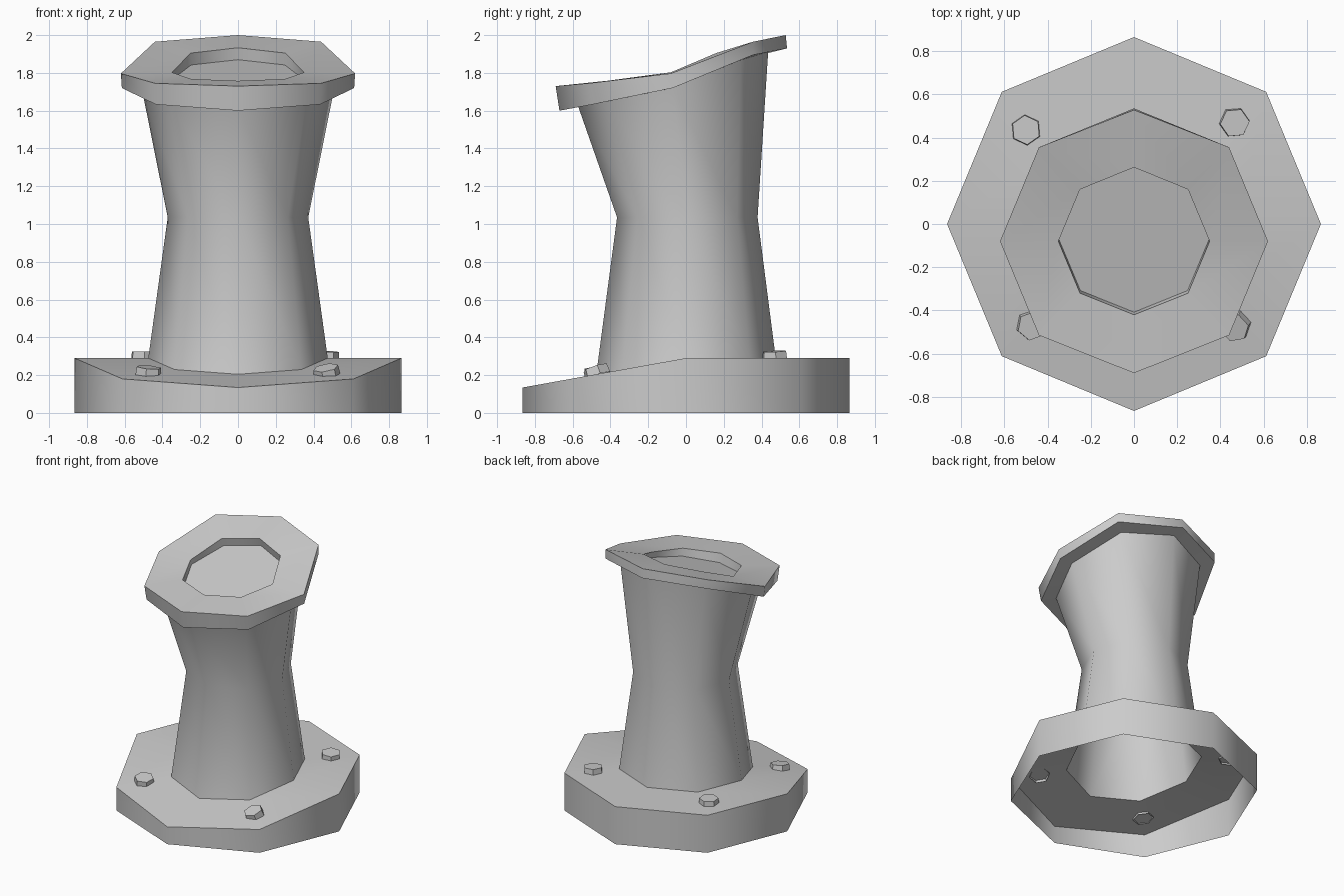
import bpy, bmesh, math
from mathutils import Matrix, Vector

if "Cube" in bpy.data.objects:
    bpy.data.objects.remove(bpy.data.objects["Cube"])


def octagon(half):
    # back-to-front right half (5 points), mirrored in x
    return half + [(-x, y, z) for x, y, z in half[3:0:-1]]


def plate_z(y):
    return 0.29 + 0.18 * min(y, 0.0)


def circle(r, z=None, cy=0.0):
    pts = []
    for i in range(5):
        a = math.pi / 2 - i * math.pi / 4
        x, y = r * math.cos(a), r * math.sin(a) + cy
        pts.append((x, y, plate_z(y) if z is None else z))
    return octagon(pts)


def loft(name, rings, cap_start=False, cap_end=False, angle=50):
    # skin successive rings; flat or smooth by angle
    bm = bmesh.new()
    vs = [[bm.verts.new(p) for p in ring] for ring in rings]
    n = len(vs[0])
    for a, b in zip(vs, vs[1:]):
        for i in range(n):
            j = (i + 1) % n
            bm.faces.new((a[i], a[j], b[j], b[i]))
    if cap_start:
        bm.faces.new(vs[0])
    if cap_end:
        bm.faces.new(vs[-1])
    bmesh.ops.recalc_face_normals(bm, faces=bm.faces)
    me = bpy.data.meshes.new(name)
    bm.to_mesh(me)
    bm.free()
    ob = bpy.data.objects.new(name, me)
    bpy.context.collection.objects.link(ob)
    bpy.ops.object.select_all(action='DESELECT')
    ob.select_set(True)
    bpy.context.view_layer.objects.active = ob
    bpy.ops.object.shade_smooth_by_angle(angle=math.radians(angle))
    return ob


# Hollow base plate with sloping front and a hole for the column
loft("base_plate", [circle(0.865, 0.0), circle(0.865), circle(0.475)])

# Waisted column, open at the bottom
column_top = octagon([(0, 0.435, 1.912), (0.36, 0.29, 1.868), (0.51, -0.07, 1.72),
                      (0.36, -0.42, 1.648), (0, -0.57, 1.62)])
loft("column", [circle(0.475), circle(0.372, 1.035, 0.007), column_top])

# Bent top flange with a shallow recess
flange_bottom = octagon([(0, 0.535, 1.93), (0.44, 0.355, 1.895), (0.615, -0.07, 1.72),
                         (0.435, -0.495, 1.633), (0, -0.67, 1.60)])
flange_top = octagon([(0, 0.528, 2.0), (0.44, 0.355, 1.965), (0.62, -0.08, 1.797),
                      (0.44, -0.515, 1.745), (0, -0.69, 1.73)])
recess_rim = octagon([(0, 0.262, 1.933), (0.25, 0.16, 1.905), (0.35, -0.08, 1.803),
                      (0.25, -0.32, 1.768), (0, -0.42, 1.758)])
recess_floor = octagon([(0, 0.28, 1.87), (0.248, 0.178, 1.842), (0.348, -0.07, 1.765),
                        (0.248, -0.308, 1.712), (0, -0.408, 1.69)])
loft("top_flange", [column_top, flange_bottom, flange_top, recess_rim, recess_floor],
     cap_end=True)

# Hex bolts: x, y, spin, tilt about x, tilt about y (degrees)
bolts = [(-0.50, 0.435, 35, 0, 0), (0.465, 0.47, 5, 3, 3),
         (-0.475, -0.467, 20, 8, 5), (0.47, -0.47, 10, 18, -10)]
for k, (x, y, spin, tx, ty) in enumerate(bolts):
    m = (Matrix.Translation((x, y, plate_z(y)))
         @ Matrix.Rotation(math.radians(ty), 4, 'Y')
         @ Matrix.Rotation(math.radians(tx), 4, 'X')
         @ Matrix.Rotation(math.radians(spin), 4, 'Z'))
    rings = [[m @ Vector((r * math.cos(i * math.pi / 3), r * math.sin(i * math.pi / 3), z))
              for i in range(6)] for r, z in ((0.072, -0.012), (0.068, 0.036))]
    loft("bolt_%d" % (k + 1), rings, cap_end=True, angle=30)
